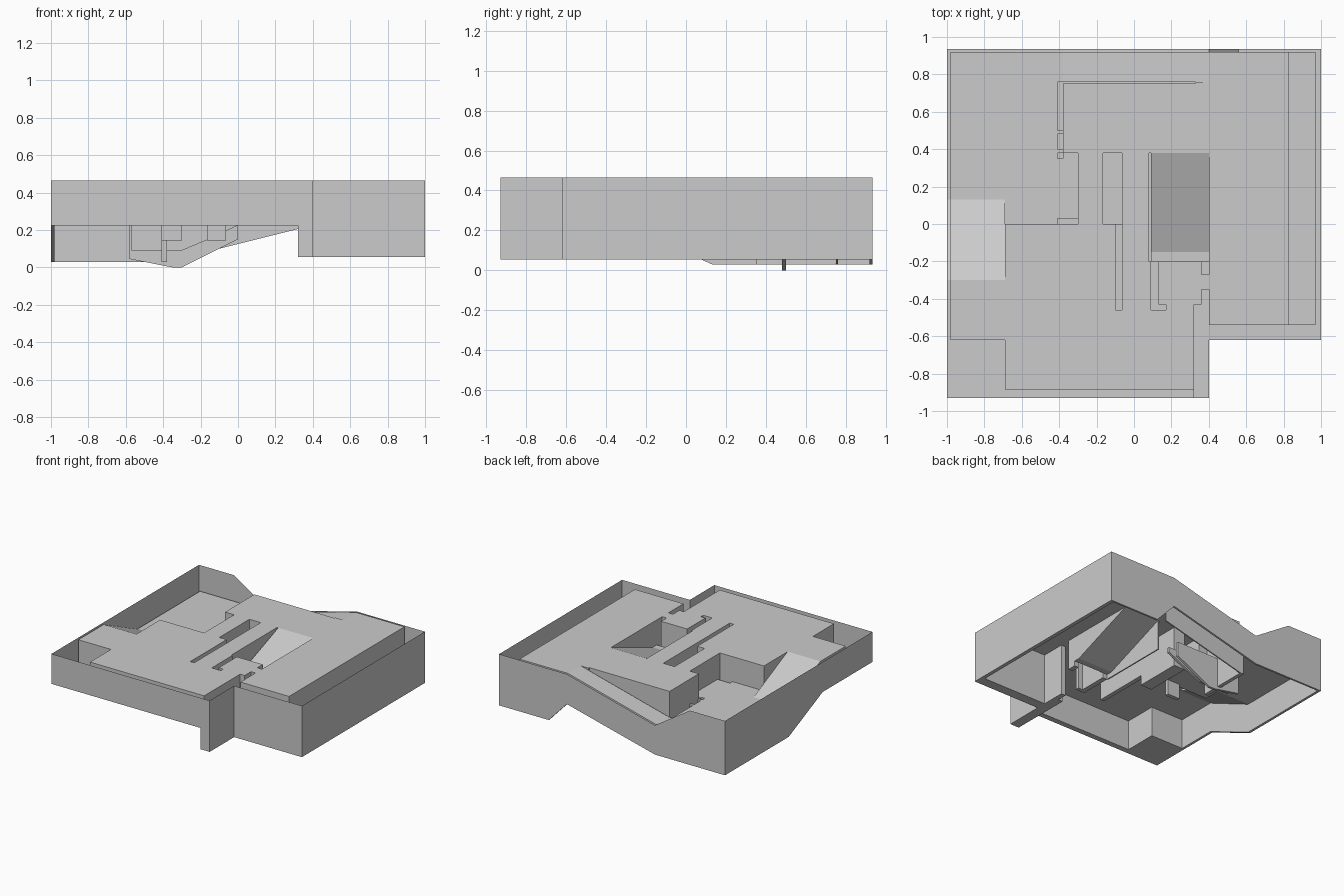
import bpy, bmesh

if "Cube" in bpy.data.objects:
    bpy.data.objects.remove(bpy.data.objects["Cube"])

TOP, LOW = 0.465, 0.265


def interp(pts, t):
    """Piecewise linear profile."""
    if t <= pts[0][0]:
        return pts[0][1]
    for (a, za), (b, zb) in zip(pts, pts[1:]):
        if t <= b:
            return za + (zb - za) * (t - a) / (b - a)
    return pts[-1][1]


def flat(z):
    return lambda x, y: z


def along_x(*pts):
    return lambda x, y: interp(pts, x)


def along_y(*pts):
    return lambda x, y: interp(pts, y)


back_floor = along_x((-1, .03), (-.38, .03), (.4, .225), (.56, .055), (1, .055))
left_floor = along_y((-.93, .225), (-.3, .225), (.13, .03), (.935, .03))
back_rim = along_x((-1, TOP), (-.69, TOP), (-.38, LOW), (.4, TOP), (1, TOP))

# Each zone: name, x range, y range, height. Later zones cut into earlier ones.
zones = [
    ("roof_deck", -1, 1, -.93, .935, flat(TOP)),
    # lower court at the back left, with its ramps
    ("lower_court", -.98, -.69, .13, .92, flat(LOW)),
    ("lower_court", -.69, -.38, 0, .92, flat(LOW)),
    ("lower_court", -.38, -.3, 0, .38, flat(LOW)),
    ("left_ramp", -.98, -.69, -.3, .13, along_y((-.3, TOP), (.13, LOW))),
    ("back_ramp", -.38, .4, .76, .92, along_x((-.38, LOW), (.4, TOP))),
    # sunken centre ramp and landing
    ("centre_ramp", .09, .4, -.15, .38, along_y((-.15, LOW), (.38, TOP))),
    ("landing", .09, .4, -.2, -.15, flat(LOW)),
    # narrow slots
    ("slot_floor", .08, .09, -.2, .38, flat(.225)),
    ("slot_floor", -.1, -.065, -.46, 0, flat(.225)),
    ("slot_floor", -.165, -.065, 0, .38, flat(.145)),
    ("slot_floor", -.41, -.3, 0, .03, flat(.145)),
    ("slot_floor", -.41, -.38, .35, .75, flat(.03)),
    ("slot_floor", -.41, .33, .75, .76, back_floor),
    ("slot_floor", .09, .13, -.46, -.2, flat(.225)),
    ("slot_floor", .13, .17, -.46, -.43, flat(.225)),
    ("slot_floor", .36, .4, -.27, -.2, flat(.225)),
    ("slot_floor", .36, .4, -.43, -.35, flat(.055)),
    # perimeter trench
    ("right_ledge", .83, .97, -.54, .92, flat(.25)),
    ("trench_floor", .97, 1, -.62, .935, flat(.055)),
    ("trench_floor", .32, 1, -.62, -.54, flat(.055)),
    ("trench_floor", -1, .32, -.93, -.885, flat(.225)),
    ("trench_floor", -1, -.69, -.93, -.62, flat(.225)),
    ("trench_floor", .32, .4, -.93, -.43, flat(.055)),
    ("trench_floor", -1, -.98, -.62, .935, left_floor),
    ("trench_floor", -.98, 1, .92, .935, back_floor),
]

xs = sorted({v for z in zones for v in z[1:3]} | {.56})
ys = sorted({v for z in zones for v in z[3:5]})
parts = {}


def zone_at(i, j):
    if not (0 <= i < len(xs) - 1 and 0 <= j < len(ys) - 1):
        return None
    x, y = (xs[i] + xs[i + 1]) / 2, (ys[j] + ys[j + 1]) / 2
    if x > .4 and y < -.62:
        return None
    return [z for z in zones if z[1] < x < z[2] and z[3] < y < z[4]][-1]


def add_face(name, pts):
    uniq = [p for k, p in enumerate(pts)
            if all(sum(abs(a - b) for a, b in zip(p, q)) > 1e-5 for q in pts[:k])]
    if len(uniq) > 2:
        bm = parts.setdefault(name, bmesh.new())
        bm.faces.new([bm.verts.new(p) for p in uniq])


def wall(name, a, b, low, high):
    add_face(name, [(*a, low(*a)), (*b, low(*b)), (*b, high(*b)), (*a, high(*a))])


for i in range(len(xs) - 1):
    for j in range(len(ys) - 1):
        here = zone_at(i, j)
        if not here:
            continue
        h = here[5]
        c = [(xs[i], ys[j]), (xs[i + 1], ys[j]), (xs[i + 1], ys[j + 1]), (xs[i], ys[j + 1])]
        add_face(here[0], [(*p, h(*p)) for p in c])
        for k, (di, dj) in enumerate([(0, -1), (1, 0), (0, 1), (-1, 0)]):
            a, b = c[k], c[(k + 1) % 4]
            other = zone_at(i + di, j + dj)
            if not other:
                rim = back_rim if a[1] == b[1] == ys[-1] else flat(TOP)
                wall("outer_wall", a, b, h, rim)
            elif k in (1, 2):
                wall("step_walls", a, b, h, other[5])


# thin profiled trenches hanging under the court
def plate(name, profile, y0, y1):
    front = [(x, y0, z) for x, z in profile]
    back = [(x, y1, z) for x, z in profile]
    add_face(name, front)
    add_face(name, back[::-1])
    for k in range(len(profile)):
        m = (k + 1) % len(profile)
        add_face(name, [front[m], front[k], back[k], back[m]])


plate("deep_trench", [(-.58, LOW), (-.58, .045), (-.35, 0), (-.3, 0),
                      (-.1, .1), (0, .15), (0, LOW)], .48, .5)
plate("shallow_trench", [(-.57, LOW), (-.57, .09), (-.3, .09),
                         (-.17, .145), (0, .225), (0, LOW)], .38, .4)

for name, bm in parts.items():
    bmesh.ops.remove_doubles(bm, verts=bm.verts, dist=1e-5)
    bmesh.ops.recalc_face_normals(bm, faces=bm.faces)
    # floors always face up
    if name not in ("outer_wall", "step_walls", "deep_trench", "shallow_trench"):
        for f in bm.faces:
            if f.normal.z < 0:
                f.normal_flip()
    me = bpy.data.meshes.new(name)
    bm.to_mesh(me)
    bm.free()
    bpy.context.collection.objects.link(bpy.data.objects.new(name, me))
